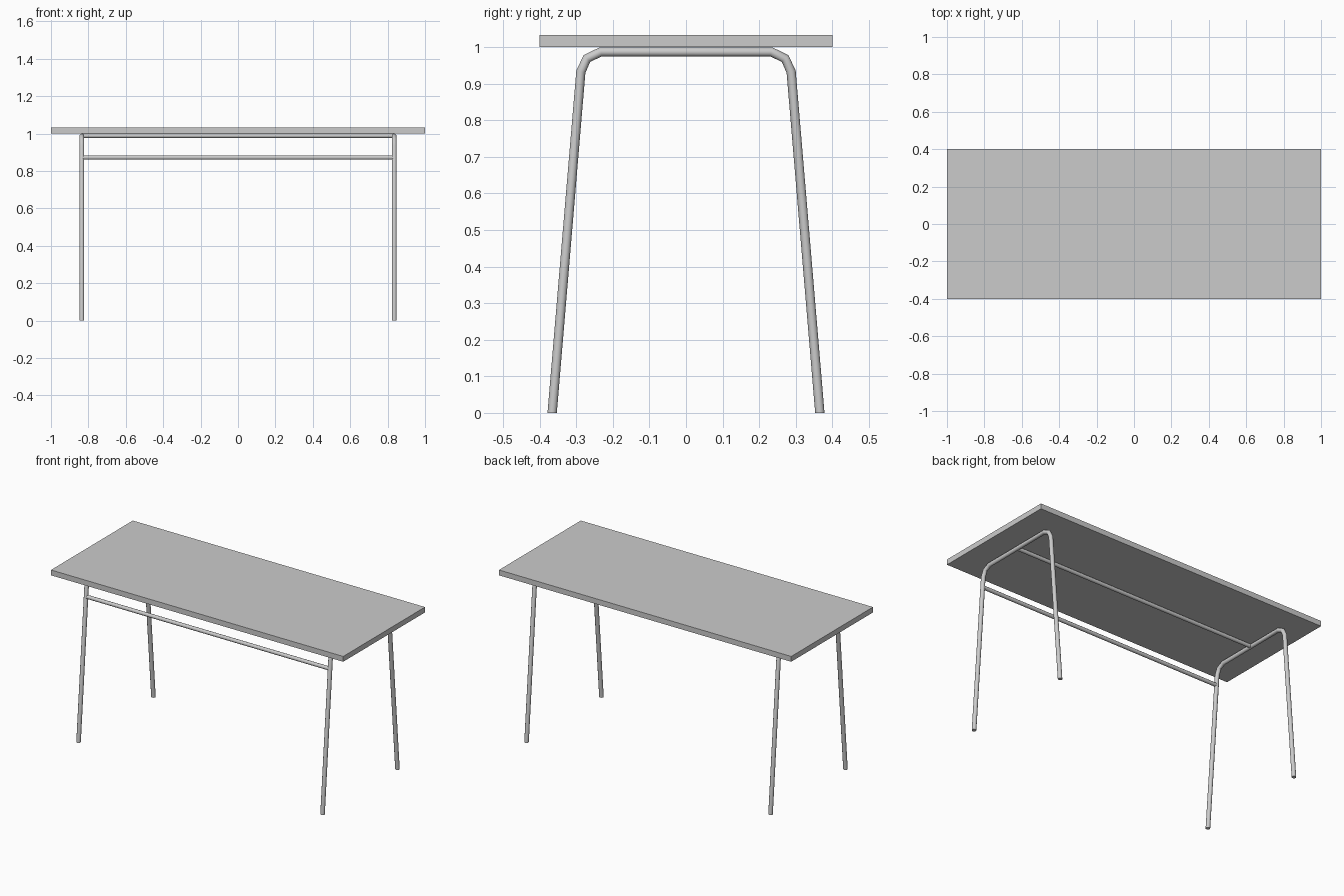
import bpy
import math

if "Cube" in bpy.data.objects:
    bpy.data.objects.remove(bpy.data.objects["Cube"])

TUBE_R = 0.0128
LEG_X = 0.835


def tube(name, points, radius):
    """Round bar swept along a poly path, with capped ends and smooth sides."""
    curve = bpy.data.curves.new(name, 'CURVE')
    curve.dimensions = '3D'
    curve.bevel_depth = radius
    curve.bevel_resolution = 4
    curve.use_fill_caps = True
    spline = curve.splines.new('POLY')
    spline.points.add(len(points) - 1)
    for point, co in zip(spline.points, points):
        point.co = (*co, 1)
    obj = bpy.data.objects.new(name, curve)
    bpy.context.collection.objects.link(obj)
    bpy.ops.object.select_all(action='DESELECT')
    obj.select_set(True)
    bpy.context.view_layer.objects.active = obj
    bpy.ops.object.convert(target='MESH')
    obj = bpy.context.object
    obj.name = name
    bpy.ops.object.shade_smooth_by_angle(angle=math.radians(40))
    return obj


# Table top
bpy.ops.mesh.primitive_cube_add(size=1, location=(0, 0, 1.0165))
top = bpy.context.object
top.name = "table_top"
top.scale = (2, 0.8, 0.033)

# Bent tube leg frames: half profile (y, z) from foot to top, then mirrored
half = [(0.366, 0), (0.2875, 0.933), (0.271, 0.969), (0.233, 0.9872)]
profile = [(-y, z) for y, z in half] + half[::-1]
for side, x in (("left", -LEG_X), ("right", LEG_X)):
    frame = tube(f"{side}_leg_frame", [(x, y, z) for y, z in profile], TUBE_R)
    for v in frame.data.vertices:  # cut the feet flat on the floor
        if v.co.z < 0.05:
            v.co.z = 0

# Long rails: one between the front legs, one under the middle of the top
for name, y, z in (("front_rail", -0.2925, 0.872), ("centre_rail", 0, 0.988)):
    tube(name, [(-LEG_X, y, z), (LEG_X, y, z)], 0.0115)
